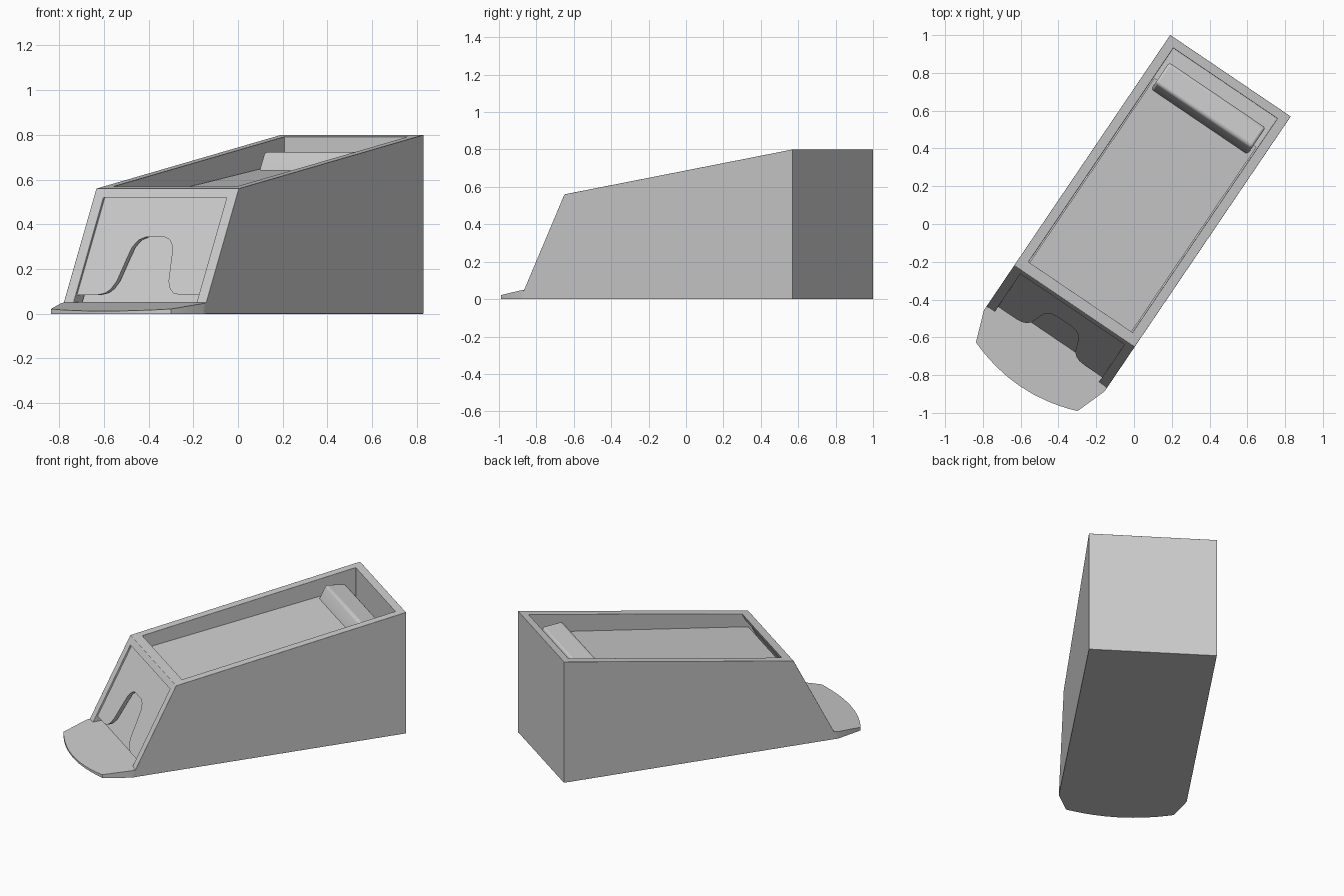
import bpy, bmesh, math
from mathutils import Vector

cube = bpy.data.objects.get("Cube")
if cube:
    bpy.data.objects.remove(cube, do_unlink=True)

TURN = math.radians(-34.1)
ORIGIN = (-0.014, 0.01, 0)
WIDE, INNER = 0.385, 0.333      # half widths of the box and its cavity

grey = bpy.data.materials.new("light grey")
grey.use_nodes = True
grey.diffuse_color = (0.6, 0.6, 0.6, 1)
grey.node_tree.nodes["Principled BSDF"].inputs["Base Color"].default_value = grey.diffuse_color


def front(z, depth=0):
    """y of the sloping front face at height z, pushed in by depth."""
    return -0.822 + 0.509 * z + depth


def prism(name, outline, sweep):
    """Extrude a 3D outline along a vector."""
    bm = bmesh.new()
    face = bm.faces.new([bm.verts.new(p) for p in outline])
    moved = bmesh.ops.extrude_face_region(bm, geom=[face])["geom"]
    bmesh.ops.translate(bm, vec=Vector(sweep),
                        verts=[v for v in moved if isinstance(v, bmesh.types.BMVert)])
    bmesh.ops.recalc_face_normals(bm, faces=bm.faces)
    mesh = bpy.data.meshes.new(name)
    bm.to_mesh(mesh)
    bm.free()
    mesh.materials.append(grey)
    obj = bpy.data.objects.new(name, mesh)
    obj.location, obj.rotation_euler = ORIGIN, (0, 0, TURN)
    bpy.context.collection.objects.link(obj)
    return obj


def across(name, profile, half):
    """Side profile (y, z) swept across the width."""
    return prism(name, [(-half, y, z) for y, z in profile], (2 * half, 0, 0))


def finish(obj, bevel=0, segments=2):
    if bevel:
        mod = obj.modifiers.new("soft edges", "BEVEL")
        mod.width, mod.segments, mod.limit_method = bevel, segments, "ANGLE"
    bpy.ops.object.select_all(action="DESELECT")
    obj.select_set(True)
    bpy.context.view_layer.objects.active = obj
    bpy.ops.object.shade_smooth_by_angle(angle=math.radians(35))


# Wedge shaped box, hollowed from the top and through the front
shell = across("box_shell", [(front(0), 0), (front(0.56), 0.56), (0.936, 0.8), (0.936, 0)], WIDE)
cutter = across("cavity_cutter", [
    (front(0.05, -0.1), 0.05), (front(0.52, -0.1), 0.52), (front(0.52, 0.053), 0.52),
    (front(0.568, 0.053), 0.568), (front(0.568, 0.053), 0.95), (0.888, 0.95), (0.888, 0.05)], INNER)
cutter.hide_render = True
cut = shell.modifiers.new("cavity", "BOOLEAN")
cut.object, cut.operation, cut.solver = cutter, "DIFFERENCE", "EXACT"
bpy.context.view_layer.update()
bpy.context.view_layer.objects.active = shell
bpy.ops.object.modifier_apply(modifier=cut.name)
bpy.data.objects.remove(cutter, do_unlink=True)
finish(shell, 0.006)

# Front plate with the flared thumb notch
notch = [(0.22, 0.085), (0.185, 0.092), (0.16, 0.11), (0.14, 0.145), (0.118, 0.26),
         (0.108, 0.3), (0.085, 0.33), (0.05, 0.344)]
right = [(INNER, 0.52), (INNER, 0.085)] + notch
outline = right + [(-x, z) for x, z in reversed(right)]
finish(prism("front_plate", [(x, front(z, 0.012), z) for x, z in outline], (0, 0.028, 0)))

# Stack filling the box, sloping under the rim
finish(across("card_stack", [(front(0.05, 0.06), 0.05), (front(0.48, 0.06), 0.48),
                             (0.7, 0.65), (0.7, 0.05)], 0.326))

# Pusher block behind the stack
finish(across("pusher_block", [(0.62, 0.05), (0.62, 0.6), (0.685, 0.725),
                               (0.812, 0.71), (0.812, 0.05)], 0.308), 0.014, 3)

# Curved lip, thinning toward its outer edge
arc = [(0.325 * math.cos(math.pi * i / 12), -0.988 - 0.062 * math.sin(math.pi * i / 12) ** 2)
       for i in range(13)]
plan = [(INNER, -0.74), (INNER, -0.79), (WIDE, -0.8), (WIDE, -0.822)] + arc
plan += [(-WIDE, -0.822), (-WIDE, -0.8), (-INNER, -0.79), (-INNER, -0.74)]
lip = prism("front_lip", [(x, y, 0) for x, y in plan], (0, 0, 1))
for v in lip.data.vertices:
    if v.co.z > 0.5:
        v.co.z = min(0.053, 0.012 + 0.15 * (v.co.y + 1.05))
finish(lip)
